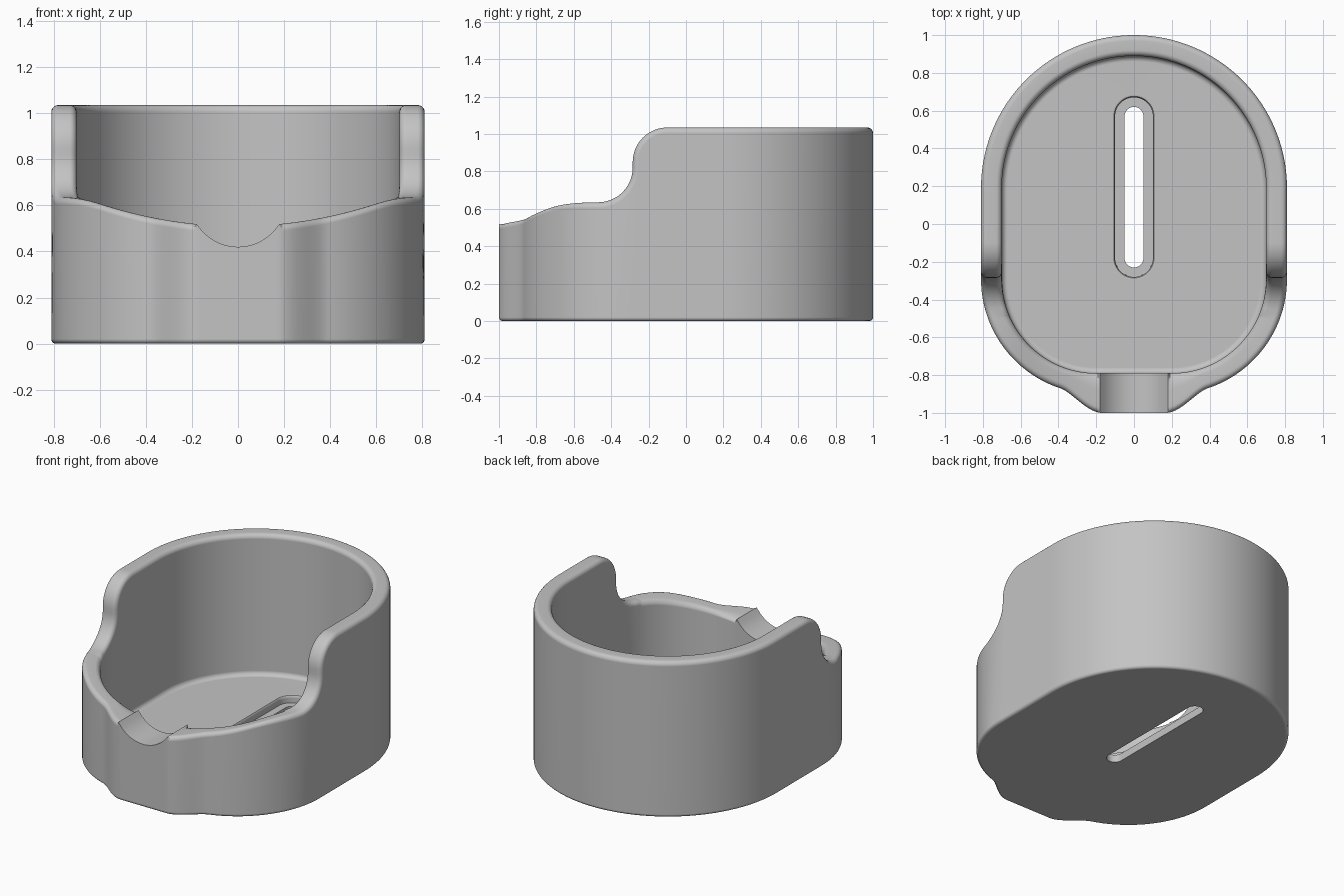
import bpy, bmesh
from math import sin, cos, acos, sqrt, pi

cube = bpy.data.objects.get("Cube")
if cube:
    bpy.data.objects.remove(cube)

OUTER, INNER, TOP, LEDGE, FLOOR = 0.81, 0.70, 1.035, 0.635, 0.10
BACK_Y, FRONT_Y, STEP_Y, CORNER_X = 0.19, -0.29, -0.47, 0.20
GROOVE_X, GROOVE_R, GROOVE_Z = 0.18, 0.21, 0.63


def smooth(t):
    t = max(0, min(1, t))
    return t * t * (3 - 2 * t)


def side_x(r, y):
    """Half width of the outline of size r at y, on the sides."""
    if y >= FRONT_Y:
        return r
    return CORNER_X + sqrt((r - CORNER_X) ** 2 - (y - FRONT_Y) ** 2)


def front_height(x):
    """Dished front rim, blended into the side ledge."""
    a, b, k = LEDGE, 0.51 + 0.27 * x * x, 0.03
    h = max(k - abs(a - b), 0) / k
    return min(a, b) - h * h * k / 4


# Stations are functions: (r, depth below rim or None) -> x, y, rim z
def front(cx, f):
    def point(r, d=None):
        rad = r - CORNER_X
        phi = f * acos((FRONT_Y - STEP_Y) / rad)
        x, y = cx + rad * sin(phi), FRONT_Y - rad * cos(phi)
        # spout bump thickens only the outside of the wall
        ring = OUTER - CORNER_X
        xo, yo = cx + ring * sin(phi), FRONT_Y - ring * cos(phi)
        bump = 1 - smooth((xo - 0.17) / 0.22)
        y += bump * (-1 - yo) * max(0, min(1, (r - INNER) / 0.05))
        if cx < GROOVE_X + 0.001 and f == 0:
            z = min(front_height(x), GROOVE_Z - sqrt(GROOVE_R ** 2 - x * x))
        else:
            z = front_height(x) - (d or 0)
        return x, y, z
    return point


def side(y, z, ny, nz, base_y):
    def point(r, d=None):
        yy = base_y if d is None else y - ny * d
        return side_x(r, yy), yy, z - nz * (d or 0)
    return point


def back(a):
    return lambda r, d=None: (r * cos(a), BACK_Y + r * sin(a), TOP - (d or 0))


# Half loop from front centre to back centre
half = [front(GROOVE_X * i / 14, 0) for i in range(15)]
half += [front(0.19, 0), front(CORNER_X, 0)]
half += [front(CORNER_X, i / 40) for i in range(1, 40)]
R, N = 0.185, 12
step = []
for i in range(N + 1):
    a = -pi / 2 + pi / 2 * i / N
    step.append((STEP_Y + R * cos(a), 0.82 + R * sin(a), -cos(a), -sin(a)))
for i in range(N + 1):
    b = pi - pi / 2 * i / N
    step.append((-0.1 + R * cos(b), 0.85 + R * sin(b), cos(b), sin(b)))
for i, s in enumerate(step):
    t = i / (len(step) - 1)
    half.append(side(*s, STEP_Y + t * (-0.1 - STEP_Y)))
half += [side(y, TOP, 0, 1, y) for y in (0.0, 0.1)]
half += [back(pi / 2 * i / 40) for i in range(41)]
loop = [(1, p) for p in half] + [(-1, p) for p in half[-2:0:-1]]

# Wall cross-section, from the bottom edge over the rim to the floor
ARC = [pi / 2 * i / 5 for i in range(6)]
RIM, FOOT, FILLET = 0.03, 0.02, 0.03
foot_rows = [(OUTER - FOOT * (1 - sin(a)), FOOT * (1 - cos(a))) for a in ARC]
rim_rows = [(OUTER - RIM * (1 - cos(a)), RIM * (1 - sin(a))) for a in ARC]
rim_rows += [(0.755, 0)]
rim_rows += [(INNER + RIM * (1 - sin(a)), RIM * (1 - cos(a))) for a in ARC]
floor_rows = [(INNER - FILLET * (1 - cos(a)), FLOOR + FILLET * (1 - sin(a))) for a in ARC]
# Stepped slot through the floor: half width, height
slot_rows = [(0.115, FLOOR), (0.106, 0.097), (0.101, 0.09), (0.10, 0.08),
             (0.10, 0.05), (0.05, 0.05), (0.05, 0)]


def slot_point(x, y, w):
    """Project a floor point onto a rounded slot of half width w."""
    cy = max(-0.18, min(0.57, y))
    n = sqrt(x * x + (y - cy) ** 2)
    return x / n * w, cy + (y - cy) / n * w


bm = bmesh.new()
columns = []
for sign, p in loop:
    pts = [(*p(r)[:2], z) for r, z in foot_rows]
    pts += [p(r, d) for r, d in rim_rows]
    pts += [(*p(r)[:2], z) for r, z in floor_rows]
    fx, fy, _ = pts[-1]
    pts += [(*slot_point(fx, fy, w), z) for w, z in slot_rows]
    columns.append([bm.verts.new((sign * x, y, z)) for x, y, z in pts])
for i, col in enumerate(columns):
    nxt = columns[(i + 1) % len(columns)]
    for j in range(len(col)):
        k = (j + 1) % len(col)
        bm.faces.new((col[j], nxt[j], nxt[k], col[k]))
bmesh.ops.remove_doubles(bm, verts=bm.verts, dist=0.00001)
bmesh.ops.recalc_face_normals(bm, faces=bm.faces)

mesh = bpy.data.meshes.new("cup_holder")
bm.to_mesh(mesh)
bm.free()
body = bpy.data.objects.new("cup_holder", mesh)
bpy.context.collection.objects.link(body)

# Plain grey material
grey = bpy.data.materials.new("light grey")
grey.use_nodes = True
colour = (0.55, 0.55, 0.55, 1)
grey.diffuse_color = colour
grey.node_tree.nodes["Principled BSDF"].inputs["Base Color"].default_value = colour
mesh.materials.append(grey)

bpy.ops.object.select_all(action="DESELECT")
body.select_set(True)
bpy.context.view_layer.objects.active = body
bpy.ops.object.shade_smooth_by_angle(angle=0.6)
weighted = body.modifiers.new("weighted_normals", "WEIGHTED_NORMAL")
weighted.keep_sharp = True
